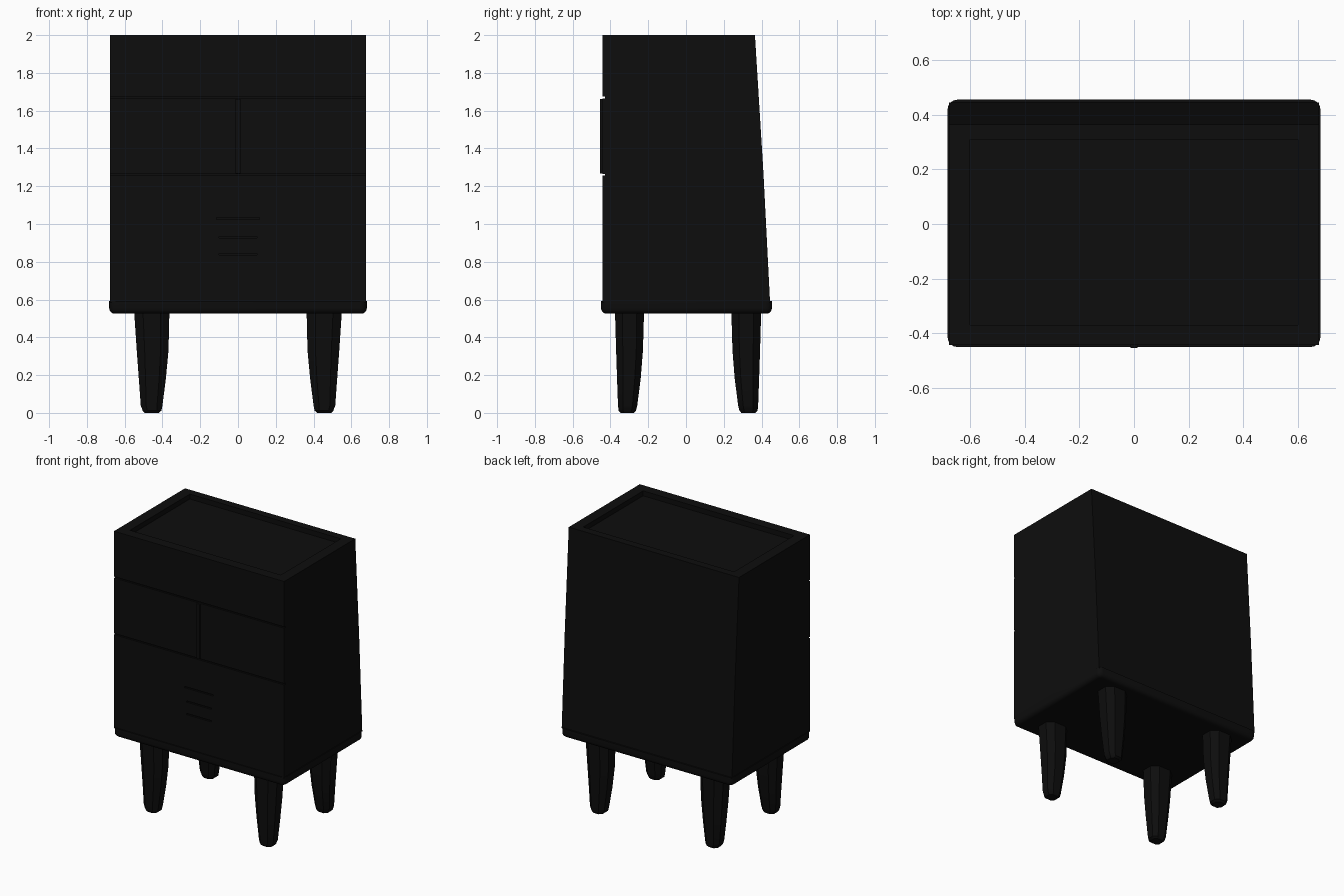
import bpy, bmesh, math
from mathutils import Vector

if "Cube" in bpy.data.objects:
    bpy.data.objects.remove(bpy.data.objects["Cube"])

black = bpy.data.materials.new("near black paint")
black.diffuse_color = (0.004, 0.004, 0.004, 1)
black.use_nodes = True
black.node_tree.nodes["Principled BSDF"].inputs["Base Color"].default_value = black.diffuse_color


def make(name, bm):
    bmesh.ops.recalc_face_normals(bm, faces=bm.faces)
    me = bpy.data.meshes.new(name)
    bm.to_mesh(me)
    bm.free()
    me.materials.append(black)
    ob = bpy.data.objects.new(name, me)
    bpy.context.scene.collection.objects.link(ob)
    return ob


def add_box(bm, lo, hi):
    lo, hi = Vector(lo), Vector(hi)
    vs = bmesh.ops.create_cube(bm, size=1)["verts"]
    for v in vs:
        v.co = (lo + hi) / 2 + v.co * (hi - lo)
    return vs


def smooth(ob, angle):
    bpy.ops.object.select_all(action='DESELECT')
    ob.select_set(True)
    bpy.context.view_layer.objects.active = ob
    bpy.ops.object.shade_smooth_by_angle(angle=math.radians(angle))


# body: side profile (y, z) with two front grooves and a sloping back
F, G = -0.442, -0.430
profile = [(F, 0.585), (F, 1.256), (G, 1.256), (G, 1.266), (F, 1.266),
           (F, 1.664), (G, 1.664), (G, 1.674), (F, 1.674), (F, 2.0),
           (0.365, 2.0), (0.41, 1.27), (0.445, 0.585)]
bm = bmesh.new()
face = bm.faces.new([bm.verts.new((-0.677, y, z)) for y, z in profile])
ext = bmesh.ops.extrude_face_region(bm, geom=[face])["geom"]
bmesh.ops.translate(bm, vec=(1.354, 0, 0),
                    verts=[g for g in ext if isinstance(g, bmesh.types.BMVert)])
body = make("cabinet_body", bm)

# recessed top tray and three thin slots in the lower front
bm = bmesh.new()
add_box(bm, (-0.6, -0.37, 1.965), (0.6, 0.31, 2.1))
for z, w in ((1.03, 0.115), (0.93, 0.10), (0.84, 0.10)):
    add_box(bm, (-w, -0.5, z - 0.005), (w, -0.430, z + 0.005))
cutter = make("tray_and_slot_cutter", bm)
cutter.hide_render = True
cutter.hide_set(True)
mod = body.modifiers.new("cut", 'BOOLEAN')
mod.operation = 'DIFFERENCE'
mod.solver = 'EXACT'
mod.object = cutter

# upright divider strip between the two doors
bm = bmesh.new()
add_box(bm, (-0.012, -0.454, 1.268), (0.012, -0.43, 1.662))
make("door_divider", bm)

# base slab with rounded corners and a rounded underside
bm = bmesh.new()
add_box(bm, (-0.682, -0.450, 0.525), (0.682, 0.455, 0.592))
up = [e for e in bm.edges if abs(e.verts[0].co.z - e.verts[1].co.z) > 0.01]
bmesh.ops.bevel(bm, geom=up, offset=0.035, segments=4, profile=0.5, affect='EDGES')
low = [e for e in bm.edges if all(v.co.z < 0.53 for v in e.verts)]
bmesh.ops.bevel(bm, geom=low, offset=0.03, segments=4, profile=0.5, affect='EDGES')
smooth(make("base_slab", bm), 35)


# legs: stacked chamfered rectangles, given as (z, x0, x1, y0, y1) for the right side
def leg(name, rings, sx):
    bm = bmesh.new()
    loops = []
    for z, x0, x1, y0, y1 in rings:
        cx, cy, hx, hy = (x0 + x1) / 2, (y0 + y1) / 2, (x1 - x0) / 2, (y1 - y0) / 2
        k = 0.5
        pts = [(1, -k), (1, k), (k, 1), (-k, 1), (-1, k), (-1, -k), (-k, -1), (k, -1)]
        loops.append([bm.verts.new((sx * (cx + px * hx), cy + py * hy, z)) for px, py in pts])
    for a, b in zip(loops, loops[1:]):
        for i in range(8):
            j = (i + 1) % 8
            bm.faces.new((a[i], a[j], b[j], b[i]))
    bm.faces.new(loops[0])
    bm.faces.new(loops[-1])
    smooth(make(name, bm), 30)


front = [(0.0, 0.42, 0.495, -0.345, -0.275), (0.012, 0.405, 0.505, -0.357, -0.265),
         (0.04, 0.40, 0.515, -0.36, -0.258), (0.18, 0.382, 0.525, -0.365, -0.240),
         (0.33, 0.368, 0.536, -0.37, -0.228), (0.54, 0.363, 0.55, -0.376, -0.222)]
back = [(z, x0, x1, 0.018 - y1, 0.018 - y0) for z, x0, x1, y0, y1 in front]
back = [(z, x0, x1, y0, y1 + 0.004) for z, x0, x1, y0, y1 in back]
for sx, side in ((-1, "left"), (1, "right")):
    leg("front_leg_" + side, front, sx)
    leg("back_leg_" + side, back, sx)
